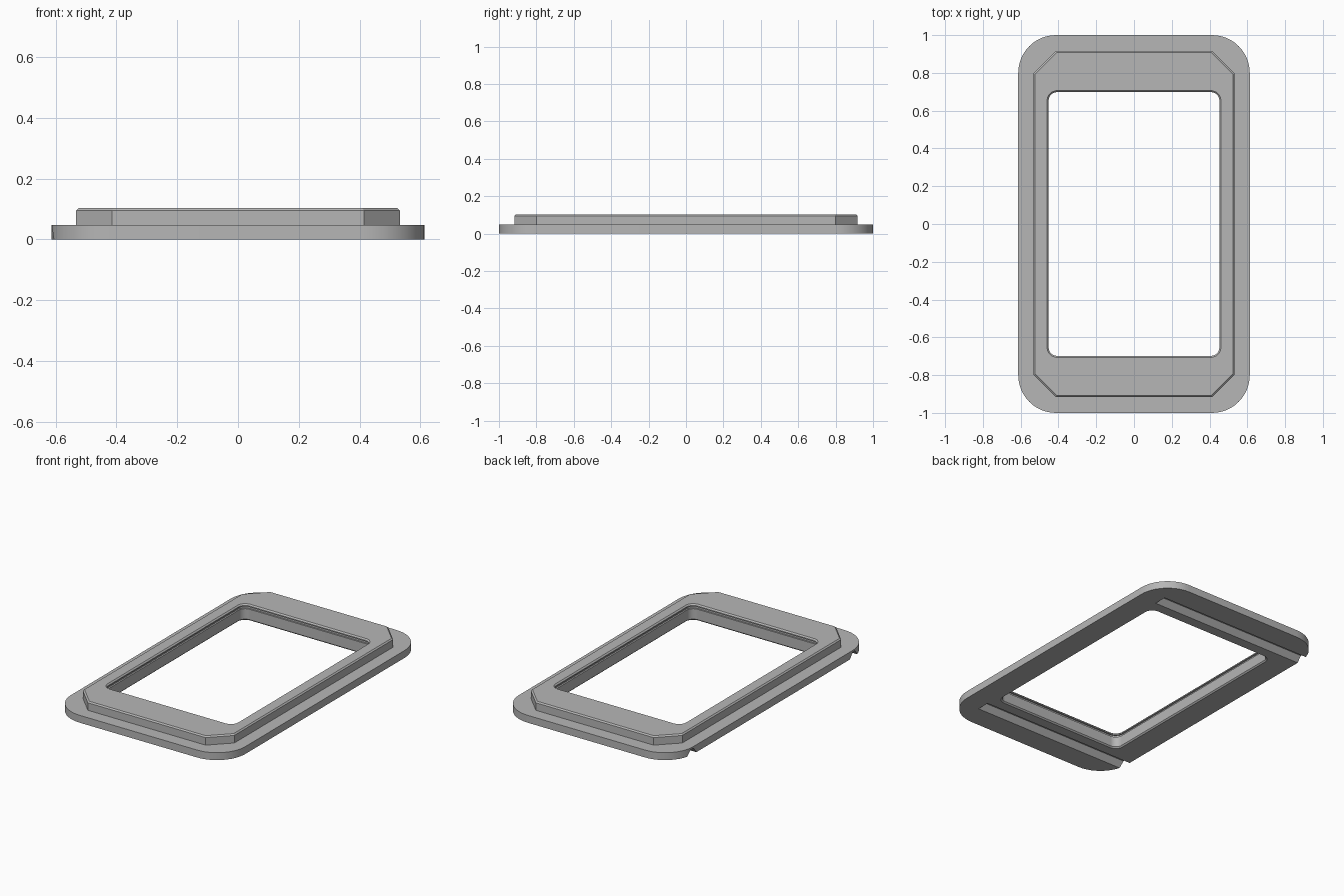
import bpy, bmesh
from math import sin, cos, pi

old = bpy.data.objects.get("Cube")
if old:
    bpy.data.objects.remove(old, do_unlink=True)

grey = bpy.data.materials.new("mid_grey")
grey.use_nodes = True
colour = (0.47, 0.47, 0.47, 1)
grey.diffuse_color = colour
grey.node_tree.nodes["Principled BSDF"].inputs["Base Color"].default_value = colour

STEPS = 12  # segments per corner


def ring(bm, hx, hy, size, z, rounded=True):
    """Rectangle loop with rounded or chamfered corners."""
    quarter = []
    for i in range(STEPS + 1):
        t = i / STEPS
        u, v = (cos(t * pi / 2), sin(t * pi / 2)) if rounded else (1 - t, t)
        quarter.append((hx - size + size * u, hy - size + size * v))
    back = quarter[::-1]
    points = (quarter + [(-x, y) for x, y in back]
              + [(-x, -y) for x, y in quarter] + [(x, -y) for x, y in back])
    return [bm.verts.new((x, y, z)) for x, y in points]


def finish(name, bm):
    bmesh.ops.recalc_face_normals(bm, faces=bm.faces)
    mesh = bpy.data.meshes.new(name)
    bm.to_mesh(mesh)
    bm.free()
    mesh.materials.append(grey)
    obj = bpy.data.objects.new(name, mesh)
    bpy.context.collection.objects.link(obj)
    return obj


# Frame: flange, raised chamfered border and window opening in one closed loft
bm = bmesh.new()
rings = [
    ring(bm, 0.613, 1.0, 0.2, 0),
    ring(bm, 0.613, 1.0, 0.2, 0.047),
    ring(bm, 0.533, 0.917, 0.119, 0.047, False),
    ring(bm, 0.533, 0.917, 0.119, 0.095, False),
    ring(bm, 0.525, 0.909, 0.116, 0.103, False),
]
# Opening wall: (outward offset, height), with a shallow seal groove
for offset, z in [(0.008, 0.103), (0, 0.095), (0, 0.088), (0.01, 0.088),
                  (0.01, 0.074), (0, 0.074), (0, 0.008), (0.008, 0)]:
    rings.append(ring(bm, 0.452 + offset, 0.698 + offset, 0.045 + offset, z))
for a, b in zip(rings, rings[1:] + rings[:1]):
    for i in range(len(a)):
        j = (i + 1) % len(a)
        bm.faces.new((a[i], a[j], b[j], b[i]))
frame = finish("window_frame", bm)

# Slide channels under both ends, open on one long side
for side in (-1, 1):
    bm = bmesh.new()
    profile = [(0.755, -0.02), (0.87, -0.02), (0.825, 0.036), (0.8, 0.036)]
    ends = [[bm.verts.new((x, side * y, z)) for y, z in profile] for x in (-0.8, 0.48)]
    for end in ends:
        bm.faces.new(end)
    for i in range(4):
        j = (i + 1) % 4
        bm.faces.new((ends[0][i], ends[0][j], ends[1][j], ends[1][i]))
    cutter = finish("channel_cutter", bm)
    cutter.hide_render = True
    cut = frame.modifiers.new("channel", "BOOLEAN")
    cut.operation = "DIFFERENCE"
    cut.solver = "EXACT"
    cut.object = cutter
    bpy.context.view_layer.objects.active = frame
    bpy.ops.object.modifier_apply(modifier=cut.name)
    bpy.data.objects.remove(cutter, do_unlink=True)

# Smooth corner arcs, sharp edges elsewhere
bpy.ops.object.select_all(action="DESELECT")
frame.select_set(True)
bpy.context.view_layer.objects.active = frame
bpy.ops.object.shade_smooth_by_angle(angle=pi / 6)
